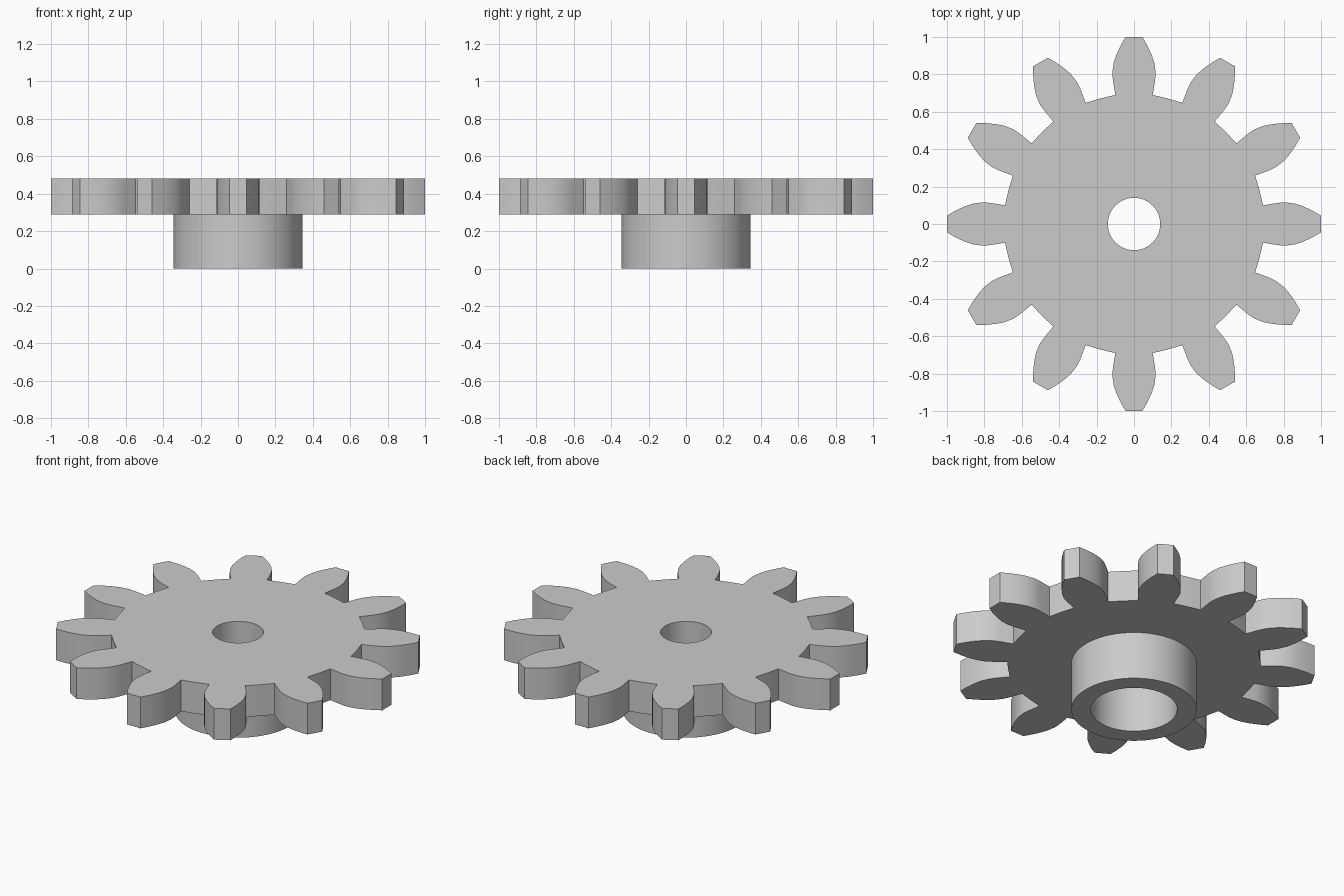
import bpy
import bmesh
from math import cos, sin, pi, radians
from mathutils import Vector, Matrix

TEETH = 12
GEAR_BOTTOM, GEAR_TOP = 0.29, 0.48
ROOT_RADIUS = 0.695

cube = bpy.data.objects.get("Cube")
if cube:
    bpy.data.objects.remove(cube, do_unlink=True)

grey = bpy.data.materials.new("plain_grey")
grey.use_nodes = True
colour = (0.6, 0.6, 0.6, 1.0)
grey.diffuse_color = colour
grey.node_tree.nodes["Principled BSDF"].inputs["Base Color"].default_value = colour


def circle(radius, sides=64):
    return [Vector((radius * cos(2 * pi * i / sides), radius * sin(2 * pi * i / sides), 0))
            for i in range(sides)]


def gear_outline():
    # One flank from root to tip, mirrored for the other side of the tooth
    flank = [(0.10, 0.69), (0.113, 0.77), (0.116, 0.81), (0.109, 0.86),
             (0.094, 0.905), (0.072, 0.953), (0.045, 1.0)]
    tooth = [Vector((x, y, 0)) for x, y in flank]
    tooth += [Vector((-x, y, 0)) for x, y in reversed(flank)]
    # Rounded root between this tooth and the next
    tooth += [Vector((0, ROOT_RADIUS, 0)) @ Matrix.Rotation(-radians(a), 3, "Z")
              for a in (11.5, 15, 18.5)]
    return [Matrix.Rotation(2 * pi * i / TEETH, 3, "Z") @ p
            for i in range(TEETH) for p in tooth]


def pierced_plate(name, outer, inner, bottom, top):
    """Extrude the area between two closed loops."""
    bm = bmesh.new()
    for loop in (outer, inner):
        verts = [bm.verts.new((p.x, p.y, bottom)) for p in loop]
        for a, b in zip(verts, verts[1:] + verts[:1]):
            bm.edges.new((a, b))
    bmesh.ops.triangle_fill(bm, use_beauty=True, edges=bm.edges[:], normal=(0, 0, 1))
    raised = bmesh.ops.extrude_face_region(bm, geom=bm.faces[:], use_keep_orig=True)
    bmesh.ops.translate(bm, vec=(0, 0, top - bottom),
                        verts=[g for g in raised["geom"] if isinstance(g, bmesh.types.BMVert)])
    bmesh.ops.recalc_face_normals(bm, faces=bm.faces[:])
    mesh = bpy.data.meshes.new(name)
    bm.to_mesh(mesh)
    bm.free()
    mesh.materials.append(grey)
    obj = bpy.data.objects.new(name, mesh)
    bpy.context.collection.objects.link(obj)
    bpy.ops.object.select_all(action="DESELECT")
    obj.select_set(True)
    bpy.context.view_layer.objects.active = obj
    bpy.ops.object.shade_smooth_by_angle(angle=radians(30))
    return obj


# Toothed wheel with a narrow shaft hole
pierced_plate("gear_wheel", gear_outline(), circle(0.14), GEAR_BOTTOM, GEAR_TOP)

# Hub below the wheel with a wider bore
pierced_plate("hub", circle(0.345), circle(0.238), 0.0, GEAR_BOTTOM)
